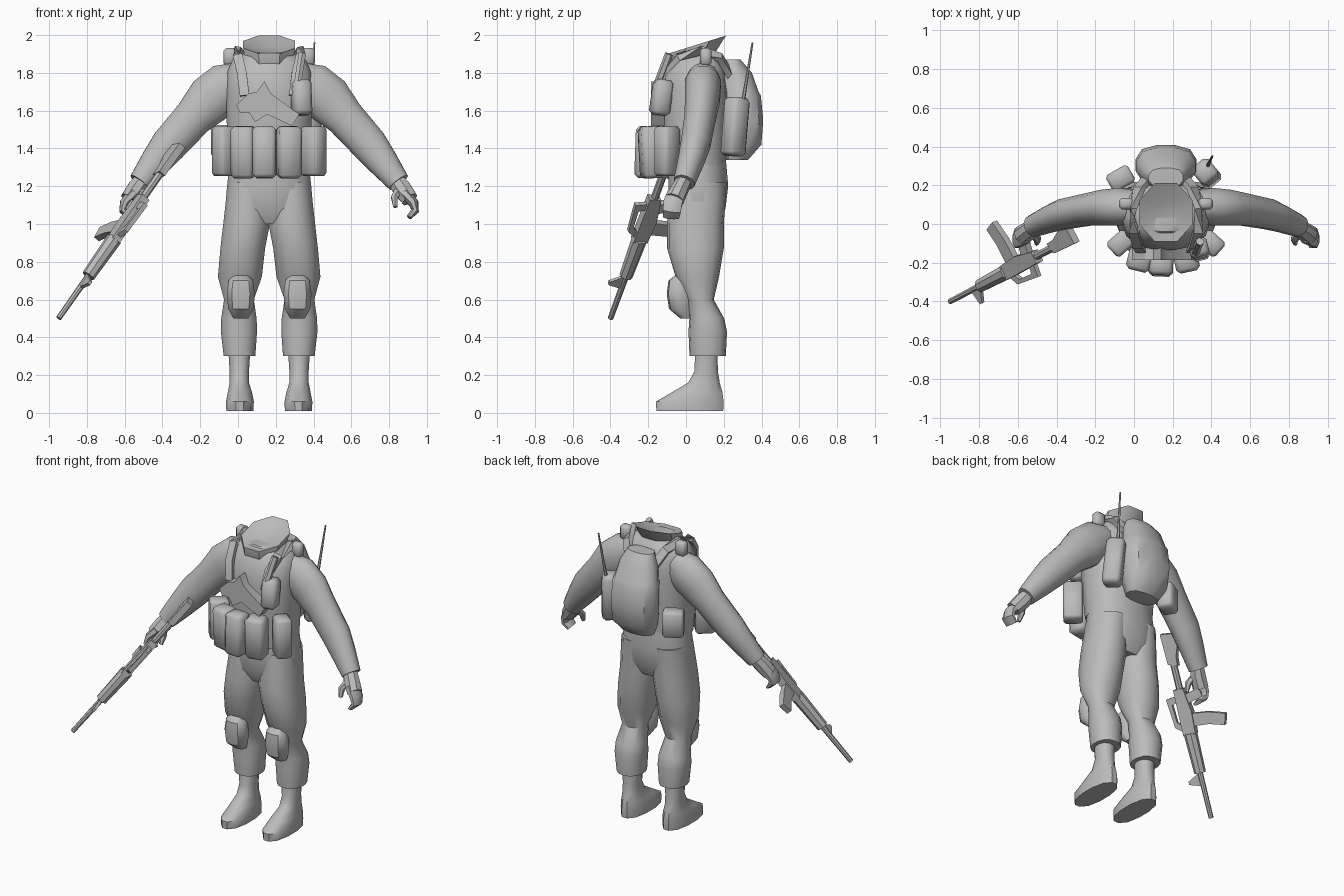
import bpy, bmesh, math
from mathutils import Vector, Matrix

if "Cube" in bpy.data.objects:
    bpy.data.objects.remove(bpy.data.objects["Cube"])

CX = 0.165  # body centre line
grey = bpy.data.materials.new("plain grey")
grey.use_nodes = True
grey.diffuse_color = (0.5, 0.5, 0.5, 1)
grey.node_tree.nodes["Principled BSDF"].inputs["Base Color"].default_value = (0.5, 0.5, 0.5, 1)


def finish(name, bm, angle=40):
    bmesh.ops.recalc_face_normals(bm, faces=bm.faces)
    me = bpy.data.meshes.new(name)
    bm.to_mesh(me)
    bm.free()
    me.materials.append(grey)
    ob = bpy.data.objects.new(name, me)
    bpy.context.collection.objects.link(ob)
    bpy.ops.object.select_all(action="DESELECT")
    ob.select_set(True)
    bpy.context.view_layer.objects.active = ob
    bpy.ops.object.shade_smooth_by_angle(angle=math.radians(angle))
    return ob


def loft(name, rings, n=12, power=2.0, angle=40):
    """Skin rings of (centre, axis a, axis b); power above 2 squares the section."""
    bm = bmesh.new()
    loops = []
    for c, a, b in rings:
        loop = []
        for i in range(n):
            t = math.tau * (i + 0.5) / n
            u, v = math.cos(t), math.sin(t)
            k = (abs(u) ** power + abs(v) ** power) ** (-1 / power)
            loop.append(bm.verts.new(Vector(c) + Vector(a) * u * k + Vector(b) * v * k))
        loops.append(loop)
    for p, q in zip(loops, loops[1:]):
        for i in range(n):
            j = (i + 1) % n
            bm.faces.new((p[i], p[j], q[j], q[i]))
    bm.faces.new(loops[0])
    bm.faces.new(loops[-1])
    return finish(name, bm, angle)


def stack(name, side, rows, **kw):
    """Horizontal rings given as (z, dx, y, rx, ry)."""
    return loft(name, [((CX + side * dx, y, z), (rx, 0, 0), (0, ry, 0))
                       for z, dx, y, rx, ry in rows], **kw)


def limb(name, side, rows, **kw):
    """Rings square to a path of (dx, y, z, r in plane, r in depth)."""
    pts = [Vector((CX + side * r[0], r[1], r[2])) for r in rows]
    rings = []
    for i, r in enumerate(rows):
        d = (pts[min(i + 1, len(pts) - 1)] - pts[max(i - 1, 0)]).normalized()
        a = d.cross(Vector((0, 1, 0))).normalized()
        rings.append((pts[i], a * r[3], a.cross(d) * r[4]))
    return loft(name, rings, **kw)


def box(name, loc, size, turn=0, tilt=0, bevel=0.015):
    bm = bmesh.new()
    bmesh.ops.create_cube(bm, size=1)
    bmesh.ops.scale(bm, vec=size, verts=bm.verts)
    bmesh.ops.bevel(bm, geom=bm.edges[:], offset=bevel, segments=1, affect="EDGES")
    m = Matrix.Translation(loc) @ Matrix.Rotation(math.radians(turn), 4, "Z") \
        @ Matrix.Rotation(math.radians(tilt), 4, "X")
    bm.transform(m)
    return finish(name, bm, 50)


def plate(name, outline, thick, matrix):
    """Extrude a flat outline evenly about its plane, then place it."""
    bm = bmesh.new()
    face = bm.faces.new([bm.verts.new((x, y, -thick / 2)) for x, y in outline])
    out = bmesh.ops.extrude_face_region(bm, geom=[face])["geom"]
    bmesh.ops.translate(bm, vec=(0, 0, thick),
                        verts=[v for v in out if isinstance(v, bmesh.types.BMVert)])
    bm.transform(matrix)
    return finish(name, bm, 30)


# Torso, hips and collar
stack("vest", 1, [(1.27, 0, .05, .21, .16), (1.5, 0, .045, .225, .175),
                  (1.7, 0, .045, .23, .18), (1.8, 0, .05, .225, .165),
                  (1.87, 0, .06, .195, .135), (1.91, 0, .06, .12, .1)], n=16, power=2.6)
stack("hips", 1, [(1.37, 0, .06, .205, .15), (1.2, 0, .065, .225, .16),
                  (1.08, 0, .06, .235, .15), (1.0, 0, .06, .19, .11)], n=16, power=2.4)
loft("collar", [((CX, .03, 1.85), (.12, 0, 0), (0, .11, .03)),
                ((CX, .04, 1.89), (.135, 0, 0), (0, .135, .04)),
                ((CX, .06, 1.95), (.145, 0, 0), (0, .16, .05)),
                ((CX, .06, 1.92), (.06, 0, 0), (0, .06, .02))], n=8, power=2.3)

for side, word in ((-1, "right"), (1, "left")):
    # Legs
    stack(word + "_leg", side, [
        (1.22, .11, .07, .11, .145), (1.0, .12, .05, .125, .15), (.87, .14, .05, .12, .15),
        (.72, .155, .06, .118, .115), (.6, .16, .075, .08, .072), (.5, .16, .11, .095, .092),
        (.43, .16, .115, .097, .102), (.3, .157, .115, .085, .096)], n=14, power=2.3)
    stack(word + "_boot", side, [
        (.01, .155, .02, .073, .18), (.06, .155, .02, .075, .182), (.11, .155, .06, .065, .135),
        (.16, .158, .095, .052, .085), (.22, .158, .107, .052, .063),
        (.34, .158, .107, .06, .06)], n=12, power=2.4)
    stack(word + "_knee_pad", side, [
        (.5, .15, .0, .04, .03), (.55, .15, -.03, .068, .06), (.63, .15, -.035, .076, .067),
        (.7, .15, -.035, .066, .058), (.73, .15, -.02, .045, .035)], n=10, power=2.6)
    # Arms and hands
    limb(word + "_arm", side, [
        (.13, .09, 1.79, .08, .08), (.22, .09, 1.73, .135, .1), (.31, .085, 1.66, .135, .095),
        (.4, .075, 1.565, .108, .085), (.53, .05, 1.42, .1, .08),
        (.6, .025, 1.33, .085, .07), (.685, -.01, 1.22, .062, .058)], n=12)
    limb(word + "_palm", side, [
        (.66, .0, 1.25, .04, .04), (.7, -.03, 1.19, .052, .045),
        (.745, -.06, 1.13, .045, .05)], n=8, power=2.5)
    limb(word + "_fingers", side, [
        (.72, -.05, 1.16, .035, .05), (.765, -.07, 1.11, .027, .052),
        (.772, -.075, 1.07, .022, .05), (.74, -.08, 1.035, .014, .045)], n=8, power=2.5)
    limb(word + "_thumb", side, [
        (.685, -.045, 1.18, .025, .025), (.663, -.08, 1.14, .02, .022),
        (.668, -.1, 1.09, .012, .014)], n=6)
    # Pack straps and buckles
    limb(word + "_strap", side, [
        (.13, -.14, 1.68, .03, .012), (.145, -.115, 1.8, .03, .014), (.165, -.04, 1.885, .03, .02),
        (.17, .08, 1.915, .03, .02), (.14, .18, 1.88, .03, .02),
        (.09, .24, 1.78, .03, .02)], n=4, power=4)
    box(word + "_buckle", (CX + side * .205, .105, 1.885), (.075, .06, .095))
    box(word + "_side_pouch", (CX + side * .235, -.1, 1.385), (.1, .12, .26), turn=side * 48)

# Belt pouches across the front
for i, (x, y, turn, tilt) in enumerate(((.03, -.18, -14, 3), (.14, -.21, -3, -2), (.27, -.185, 12, 3))):
    box(f"belt_pouch_{i + 1}", (x, y, 1.38), (.125, .115, .275), turn, tilt, .02)

# Chest gear
box("chest_pouch", (.335, -.13, 1.67), (.1, .1, .19), 15, -8, .02)
limb("chest_tube", 1, [(.15, -.15, 1.74, .022, .022), (.175, -.09, 1.9, .022, .022)], n=6)
plate("chest_holster", [(-.01, 1.63), (.055, 1.69), (.1, 1.7), (.14, 1.755), (.175, 1.69),
                        (.325, 1.58), (.285, 1.52), (.155, 1.58), (.09, 1.54), (.06, 1.59),
                        (.01, 1.59)], .07,
      Matrix.Translation((0, -.15, 0)) @ Matrix.Rotation(math.pi / 2, 4, "X"))

# Backpack, radio and rear pouch
stack("backpack", 1, [(1.34, 0, .27, .11, .06), (1.42, 0, .3, .15, .1), (1.55, 0, .305, .16, .105),
                      (1.68, 0, .295, .155, .102), (1.7, 0, .29, .145, .095),
                      (1.8, 0, .265, .125, .085), (1.87, 0, .24, .09, .05)], n=12, power=2.7)
box("radio", (.375, .26, 1.515), (.11, .115, .31), 40, -6, .02)
limb("antenna", 1, [(.215, .3, 1.64, .011, .011), (.225, .32, 1.76, .008, .008),
                    (.24, .352, 1.96, .005, .005)], n=6)
box("rear_pouch", (-.07, .235, 1.44), (.13, .1, .17), 30)

# Rifle, laid out as u along the barrel and v toward the magazine
butt, muzzle = Vector((-.32, -.07, 1.4)), Vector((-.95, -.4, .5))
u = (muzzle - butt).normalized()
v = Vector((-.48, .87, -.13))
v = (v - u * v.dot(u)).normalized()
w = u.cross(v)
gun = Matrix((u, v, w)).transposed().to_4x4()
gun.translation = butt


def bar(name, start, end, r1, r2, n=8):
    loft(name, [(butt + u * s, v * r, w * r) for s, r in ((start, r1), (end, r2))], n=n)


rifle = {
    "rifle_stock": (.04, [(-.02, -.035), (.17, -.03), (.19, .03), (.13, .035), (-.01, .09)]),
    "rifle_receiver": (.05, [(.33, -.035), (.62, -.04), (.62, .04), (.48, .05), (.33, .03)]),
    "rifle_grip": (.036, [(.37, .02), (.43, .03), (.4, .14), (.345, .13)]),
    "rifle_magazine": (.034, [(.49, .03), (.57, .03), (.575, .14), (.6, .24), (.53, .26), (.5, .15)]),
    "rifle_carry_handle": (.025, [(.37, -.03), (.38, -.1), (.56, -.085), (.6, -.03),
                                  (.56, -.03), (.53, -.065), (.42, -.07), (.41, -.03)]),
    "rifle_front_sight": (.018, [(.86, -.01), (.9, -.085), (.92, -.085), (.94, -.01)]),
}
for name, (thick, outline) in rifle.items():
    plate(name, outline, thick, gun)
bar("rifle_buffer_tube", .15, .36, .021, .021)
bar("rifle_handguard", .61, .86, .042, .036)
bar("rifle_barrel", .85, 1.146, .017, .015)
